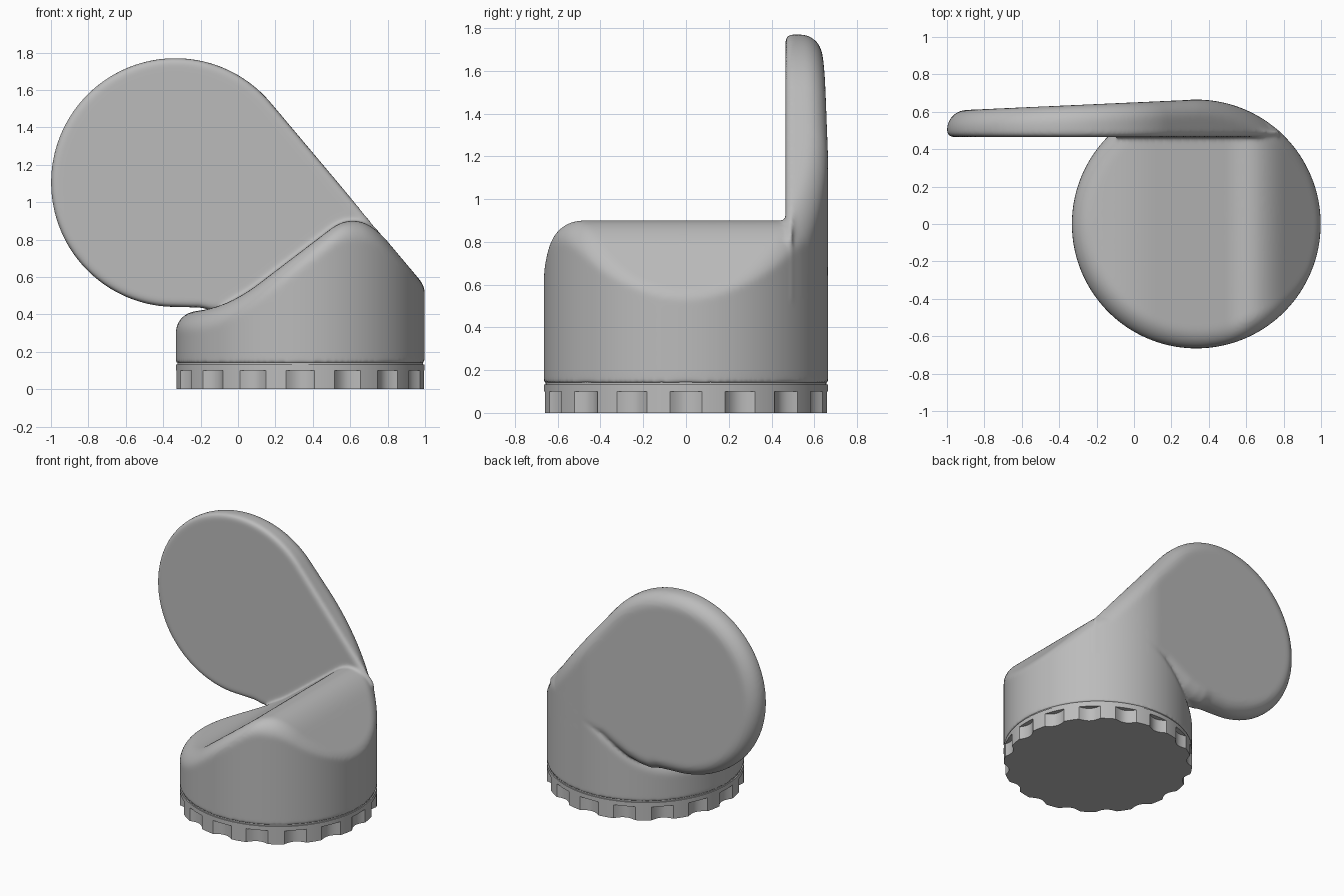
import bpy, bmesh, math
from math import sin, cos, pi, sqrt, radians

if "Cube" in bpy.data.objects:
    bpy.data.objects.remove(bpy.data.objects["Cube"], do_unlink=True)

R, CX = 0.665, 0.333            # cylinder radius and centre
FRONT = 0.465                   # front plane of the paddle
DISC_X, DISC_Z = -0.335, 1.105  # paddle disc centre

grey = bpy.data.materials.new("plain grey")
grey.use_nodes = True
grey.diffuse_color = (0.5, 0.5, 0.5, 1)
grey.node_tree.nodes["Principled BSDF"].inputs["Base Color"].default_value = (0.5, 0.5, 0.5, 1)


def loft(bm, rings):
    """Closed skin over a list of equally long rings, capped at both ends."""
    loops = [[bm.verts.new(p) for p in ring] for ring in rings]
    n = len(loops[0])
    for a, b in zip(loops, loops[1:]):
        for i in range(n):
            j = (i + 1) % n
            bm.faces.new((a[i], a[j], b[j], b[i]))
    bm.faces.new(loops[0][::-1])
    bm.faces.new(loops[-1])


def finish(name, bm):
    bmesh.ops.recalc_face_normals(bm, faces=bm.faces[:])
    mesh = bpy.data.meshes.new(name)
    bm.to_mesh(mesh)
    bm.free()
    mesh.materials.append(grey)
    ob = bpy.data.objects.new(name, mesh)
    bpy.context.collection.objects.link(ob)
    bpy.ops.object.select_all(action='DESELECT')
    ob.select_set(True)
    bpy.context.view_layer.objects.active = ob
    return ob


def prism(name, radius, z0, z1, n=384):
    """Upright prism whose radius is a function of the step index."""
    bm = bmesh.new()
    loft(bm, [[(CX + radius(i) * cos(2 * pi * i / n), radius(i) * sin(2 * pi * i / n), z)
               for i in range(n)] for z in (z0, z1)])
    finish(name, bm)
    bpy.ops.object.shade_smooth_by_angle(angle=radians(25))


# Base ring with sixteen scallops, plain rim above, recessed collar
def scallop(i):
    t = ((i + 12) % 24 - 12) / 7
    return R - 0.035 * max(0, 1 - t * t)


prism("scalloped_base", scallop, 0, 0.1)
prism("base_rim", lambda i: R, 0.1, 0.132)
prism("seam_collar", lambda i: R - 0.008, 0.12, 0.17)


# Body: cylinder whose top follows a smooth wave along x
def smooth_min(a, b, k):
    h = max(k - abs(a - b), 0) / k
    return min(a, b) - h * h * k / 4


def top_height(x):
    rise = 0.479 + 0.7625 * x
    fall = 0.813 - 1.19 * (x - 0.78)
    low = -smooth_min(-0.415, -rise, 0.15)
    return smooth_min(low, fall, 0.3)


def body_ring(inset, drop):
    """Ring on the top: inset and drop are functions of the local edge radius."""
    ring = []
    for i in range(160):
        a = 2 * pi * i / 160
        rim_x = CX + R * cos(a)
        f = 0.11 - 0.08 * min(max((rim_x - 0.65) / 0.3, 0), 1)
        r = inset(f)
        x = CX + r * cos(a)
        ring.append((x, r * sin(a), top_height(x) - drop(f)))
    return ring


bm = bmesh.new()
rings = [[(x, y, 0.14) for x, y, z in body_ring(lambda f: R, lambda f: 0)]]
for k in range(9):
    t = pi / 2 * (1 - k / 8)
    rings.append(body_ring(lambda f: R - f * (1 - sin(t)), lambda f: f * (1 - cos(t))))
for k in range(1, 25):
    rings.append(body_ring(lambda f: (R - f) * (1 - k / 24.5), lambda f: 0))
loft(bm, rings)


# Paddle: disc with a straight tangent edge, blended into the cylinder
corners = [(-0.2, 0.437), (-0.13, 0.42), (-0.05, 0.43), (0.05, 0.46), (0.15, 0.51),
           (0.25, 0.565), (0.35, 0.58), (0.5, 0.55), (0.78, 0.52), (0.78, 0.813)]
for k in range(81):
    a = radians(40 + 230 * k / 80)
    corners.append((DISC_X + R * cos(a), DISC_Z + R * sin(a)))

outline = []
for (x0, z0), (x1, z1) in zip(corners, corners[1:] + corners[:1]):
    steps = max(1, round(math.hypot(x1 - x0, z1 - z0) / 0.03))
    outline += [(x0 + (x1 - x0) * s / steps, z0 + (z1 - z0) * s / steps) for s in range(steps)]


def inset_outline(d):
    pts = []
    for i, (x, z) in enumerate(outline):
        ax, az = outline[i - 1]
        bx, bz = outline[(i + 1) % len(outline)]
        length = math.hypot(bx - ax, bz - az)
        pts.append((x - d * (bz - az) / length, z + d * (bx - ax) / length))
    return pts


def back_y(x):
    if x < CX:
        return R - 0.045 * (CX - x)
    return sqrt(max(R * R - (x - CX) ** 2, 0))


G, F = 0.03, 0.1                # front and back edge radii
rings = []
for k in range(6):
    t = pi / 2 * k / 5
    y = FRONT + G * (1 - cos(t))
    rings.append([(x, y, z) for x, z in inset_outline(G * (1 - sin(t)))])
for k in range(9):
    t = pi / 2 * (1 - k / 8)
    rings.append([(x, max(back_y(x) - F * (1 - cos(t)), FRONT + G + 0.002), z)
                  for x, z in inset_outline(F * (1 - sin(t)))])
inner = inset_outline(F)
for k in range(1, 25):
    s = 1 - k / 24.5
    ring = [(s * x, 0.95 + s * (z - 0.95)) for x, z in inner]
    rings.append([(x, max(back_y(x), FRONT + G + 0.002), z) for x, z in ring])
loft(bm, rings)

# Fuse body and paddle into one skin with softened creases
body = finish("body_with_paddle", bm)
fuse = body.modifiers.new("fuse", 'REMESH')
fuse.mode = 'VOXEL'
fuse.voxel_size = 0.011
fuse.use_smooth_shade = True
soften = body.modifiers.new("soften", 'SMOOTH')
soften.factor = 0.5
soften.iterations = 8
